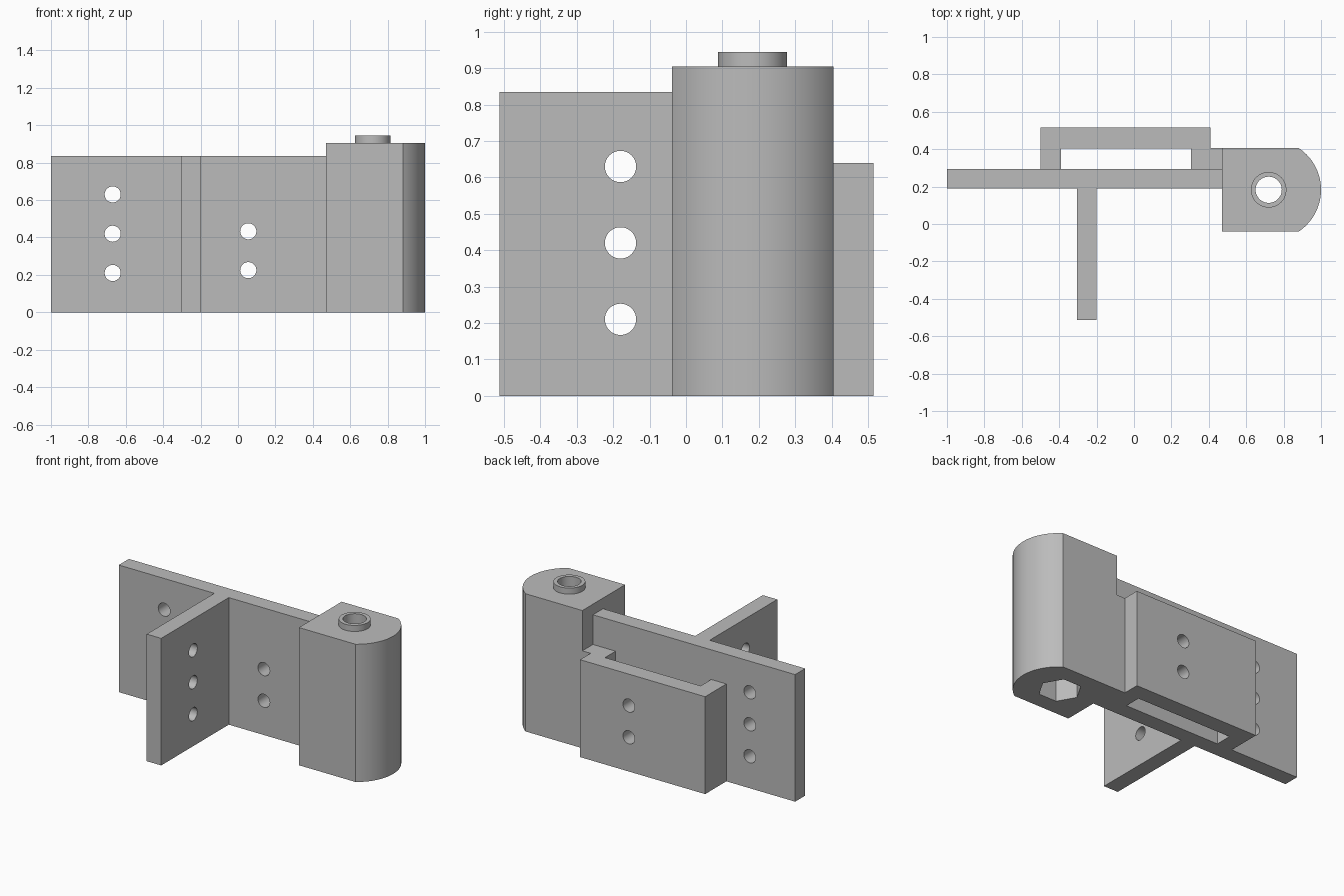
import bpy, bmesh, math
from mathutils import Matrix

if "Cube" in bpy.data.objects:
    bpy.data.objects.remove(bpy.data.objects["Cube"], do_unlink=True)

grey = bpy.data.materials.new("plain grey")
grey.use_nodes = True
colour = (0.5, 0.5, 0.5, 1)
grey.diffuse_color = colour
grey.node_tree.nodes["Principled BSDF"].inputs["Base Color"].default_value = colour


def add_object(name, bm):
    mesh = bpy.data.meshes.new(name)
    bmesh.ops.recalc_face_normals(bm, faces=bm.faces)
    bm.to_mesh(mesh)
    bm.free()
    mesh.materials.append(grey)
    obj = bpy.data.objects.new(name, mesh)
    bpy.context.collection.objects.link(obj)
    return obj


def prism(name, outline, height, base=0.0):
    """Extrude a plan outline upwards."""
    bm = bmesh.new()
    face = bm.faces.new([bm.verts.new((x, y, base)) for x, y in outline])
    top = bmesh.ops.extrude_face_region(bm, geom=[face])["geom"]
    verts = [v for v in top if isinstance(v, bmesh.types.BMVert)]
    bmesh.ops.translate(bm, verts=verts, vec=(0, 0, height - base))
    return add_object(name, bm)


def rectangle(x0, x1, y0, y1):
    return [(x0, y0), (x1, y0), (x1, y1), (x0, y1)]


def circle(x, y, r, sides):
    steps = [math.tau * i / sides for i in range(sides)]
    return [(x + r * math.cos(a), y + r * math.sin(a)) for a in steps]


def drill(axis, centre, radius=0.043, length=0.6):
    """A round cutter lying along x or y."""
    bm = bmesh.new()
    turn = Matrix.Rotation(math.pi / 2, 4, "Y" if axis == "x" else "X")
    bmesh.ops.create_cone(bm, cap_ends=True, segments=48, radius1=radius,
                          radius2=radius, depth=length,
                          matrix=Matrix.Translation(centre) @ turn)
    return add_object("drill", bm)


def cut(obj, cutters):
    bpy.context.view_layer.objects.active = obj
    for cutter in cutters:
        mod = obj.modifiers.new("hole", "BOOLEAN")
        mod.operation = "DIFFERENCE"
        mod.solver = "EXACT"
        mod.object = cutter
        bpy.ops.object.modifier_apply(modifier=mod.name)


# Flat parts
H = 0.835
plate = prism("mounting_plate", rectangle(-1, 0.47, 0.19, 0.295), H)
fin = prism("front_fin", rectangle(-0.305, -0.2, -0.512, 0.19), H)
bracket = prism("back_bracket", [
    (-0.5, 0.295), (-0.39, 0.295), (-0.39, 0.405), (0.305, 0.405),
    (0.305, 0.295), (0.47, 0.295), (0.47, 0.405), (0.41, 0.405),
    (0.41, 0.515), (-0.5, 0.515)], 0.64)

# Hinge barrel with a rounded outer side
CX, CY, HALF, R = 0.72, 0.183, 0.222, 0.268
arc_x = 1 - R
limit = math.asin(HALF / R)
arc = [(arc_x + R * math.cos(a), CY + R * math.sin(a))
       for a in (limit * (i / 20 - 1) for i in range(41))]
barrel = prism("hinge_barrel", [(0.47, CY - HALF)] + arc + [(0.47, CY + HALF)], 0.905)
collar = prism("top_collar", circle(CX, CY, 0.095, 64), 0.945, 0.905)

# Screw holes, pin bore and hexagonal recess
rows = (0.21, 0.42, 0.63)
end_drills = [drill("y", (-0.67, 0.24, z)) for z in rows]
mid_drills = [drill("y", (0.055, 0.35, z)) for z in (0.225, 0.433)]
fin_drills = [drill("x", (-0.25, -0.18, z)) for z in rows]
bore = prism("bore", circle(CX, CY, 0.07, 64), 1.2, -0.2)
recess = prism("recess", circle(CX, CY, 0.13, 6), 0.2, -0.2)

cut(plate, end_drills + mid_drills)
cut(bracket, mid_drills)
cut(fin, fin_drills)
cut(barrel, [recess, bore])
cut(collar, [bore])
for cutter in end_drills + mid_drills + fin_drills + [bore, recess]:
    bpy.data.objects.remove(cutter, do_unlink=True)

# Smooth the round walls, keep the edges crisp
bpy.ops.object.select_all(action="DESELECT")
for obj in (plate, fin, bracket, barrel, collar):
    obj.select_set(True)
bpy.context.view_layer.objects.active = barrel
bpy.ops.object.shade_smooth_by_angle(angle=math.radians(25))
